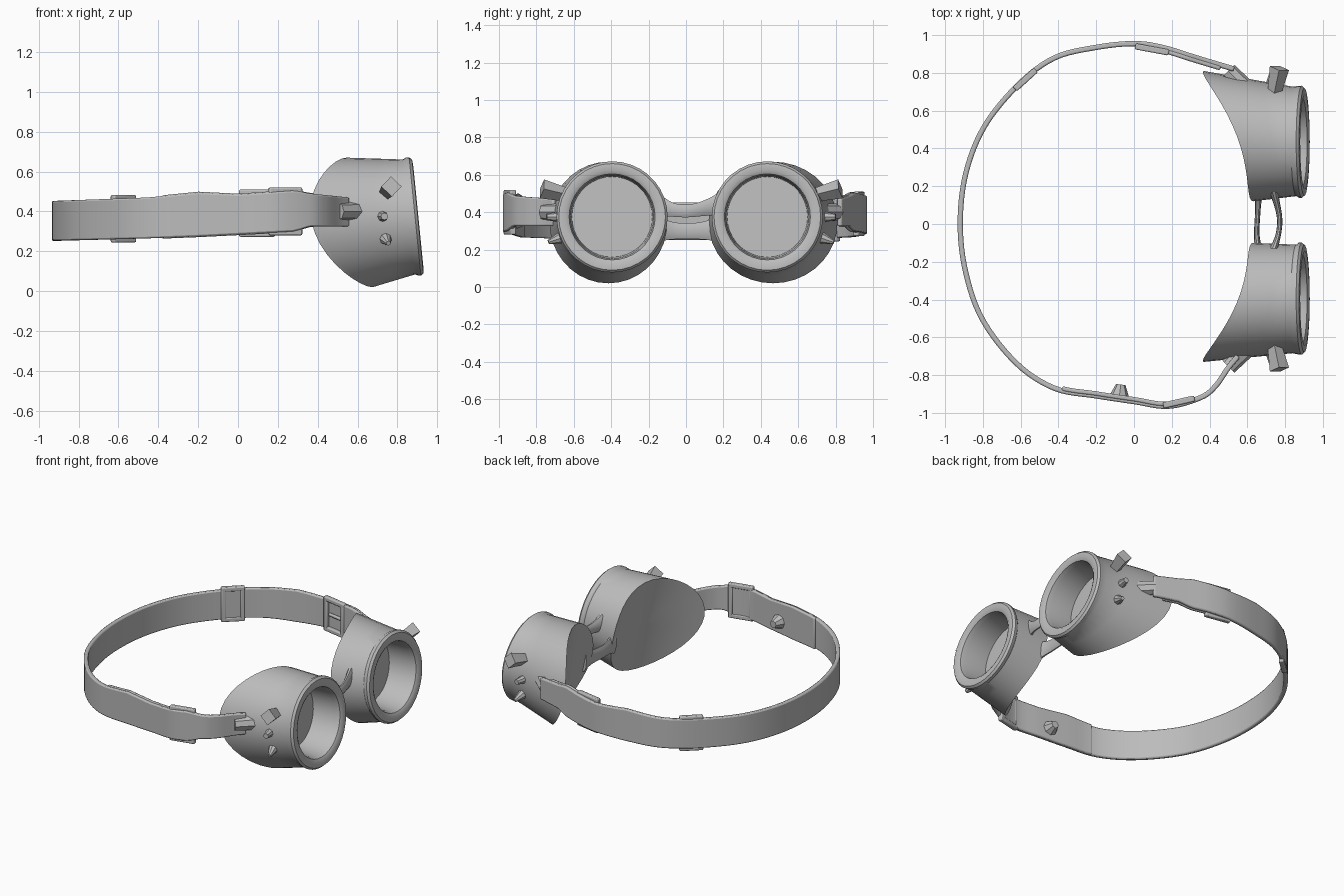
import bpy, bmesh
from math import sin, cos, pi
from mathutils import Vector, Matrix

if "Cube" in bpy.data.objects:
    bpy.data.objects.remove(bpy.data.objects["Cube"])

grey = bpy.data.materials.new("plain grey")
grey.use_nodes = True
grey.diffuse_color = (0.5, 0.5, 0.5, 1)
grey.node_tree.nodes["Principled BSDF"].inputs["Base Color"].default_value = (0.5, 0.5, 0.5, 1)


def finish(bm, name, angle=40, bevel=0):
    """Turn a bmesh into a smooth shaded, grey object."""
    bmesh.ops.recalc_face_normals(bm, faces=bm.faces)
    mesh = bpy.data.meshes.new(name)
    bm.to_mesh(mesh)
    bm.free()
    mesh.materials.append(grey)
    obj = bpy.data.objects.new(name, mesh)
    bpy.context.collection.objects.link(obj)
    if bevel:
        mod = obj.modifiers.new("Bevel", "BEVEL")
        mod.width, mod.segments = bevel, 2
    bpy.ops.object.select_all(action="DESELECT")
    obj.select_set(True)
    bpy.context.view_layer.objects.active = obj
    bpy.ops.object.shade_smooth_by_angle(angle=angle * pi / 180)
    return obj


def skin(bm, rings, closed=True):
    """Bridge a list of rings of points and cap both ends."""
    loops = [[bm.verts.new(p) for p in ring] for ring in rings]
    n = len(loops[0])
    for a, b in zip(loops, loops[1:]):
        for i in range(n):
            j = (i + 1) % n
            bm.faces.new((a[i], a[j], b[j], b[i]))
    bm.faces.new(loops[0])
    bm.faces.new(loops[-1])


def smooth_path(points, steps):
    """Catmull-Rom curve through the points."""
    p = [Vector(q) for q in points]
    p = [2 * p[0] - p[1]] + p + [2 * p[-1] - p[-2]]
    out = []
    for a, b, c, d in zip(p, p[1:], p[2:], p[3:]):
        for k in range(steps):
            t = k / steps
            out.append(0.5 * (2 * b + (c - a) * t + (2 * a - 5 * b + 4 * c - d) * t * t
                              + (3 * b - a - 3 * c + d) * t ** 3))
    return out + [p[-2]]


# Eye cups: curved rear face, flared wall, rounded rim and sunken lens
def eye_cup(name, side, rear_y, rear_r, front_y):
    angles = [2 * pi * i / 36 for i in range(36)]

    def rear(t, r=1.0):
        c, s = r * cos(t), r * sin(t)
        return Vector((0.61 - 0.13 * c - 0.11 * c * c - 0.065 * s,
                       side * (rear_y + rear_r * c), 0.345 + 0.325 * s))

    def front(t, r, x):
        return Vector((x - 0.1 * r * sin(t), side * (front_y + r * cos(t)),
                       0.375 + r * sin(t)))

    rings = [[rear(t, r) for t in angles] for r in (0.1, 0.4, 0.7, 0.9, 1.0)]
    for f in (0.06, 0.3, 0.6, 0.92):
        rings.append([rear(t).lerp(front(t, 0.285, 0.88), f) for t in angles])
    for r, x in ((0.296, 0.872), (0.297, 0.888), (0.285, 0.902), (0.25, 0.905),
                 (0.23, 0.893), (0.222, 0.86), (0.215, 0.70)):
        rings.append([front(t, r, x) for t in angles])
    bm = bmesh.new()
    skin(bm, rings)
    finish(bm, name)


eye_cup("left_eye_cup", 1, 0.465, 0.345, 0.435)
eye_cup("right_eye_cup", -1, 0.415, 0.315, 0.395)


# Nose bridge: two bands that widen where they meet the cups
def bridge(name, points, thick, height):
    path = smooth_path(points, 5)
    rings = []
    for i, p in enumerate(path):
        flare = 1 + 0.8 * abs(2 * i / (len(path) - 1) - 1) ** 3
        rings.append([p + Vector((thick * flare * cos(a), 0, height * flare * sin(a)))
                      for a in [2 * pi * k / 10 for k in range(10)]])
    bm = bmesh.new()
    skin(bm, rings)
    finish(bm, name)


bridge("front_nose_bridge", [(0.74, -0.13, 0.43), (0.765, -0.05, 0.41),
                             (0.77, 0.04, 0.41), (0.74, 0.17, 0.44)], 0.014, 0.036)
bridge("rear_nose_bridge", [(0.66, -0.15, 0.31), (0.65, -0.05, 0.3),
                            (0.655, 0.06, 0.3), (0.66, 0.18, 0.31)], 0.014, 0.045)

# Head strap: a flat band swept from one cup round to the other
plan = [(0.55, -0.7), (0.5, -0.76), (0.43, -0.86), (0.35, -0.92), (0.18, -0.965),
        (0, -0.94), (-0.2, -0.91), (-0.42, -0.87), (-0.62, -0.74), (-0.8, -0.51),
        (-0.89, -0.26), (-0.92, 0), (-0.89, 0.27), (-0.79, 0.52), (-0.61, 0.74),
        (-0.42, 0.88), (-0.2, 0.935), (0, 0.955), (0.15, 0.935), (0.33, 0.88),
        (0.53, 0.82)]
path = smooth_path([(x, y, 0) for x, y in plan], 6)
levels = [(-1, 0.25, 0.45), (-0.45, 0.265, 0.47), (-0.2, 0.275, 0.495), (0, 0.285, 0.485),
          (0.28, 0.3, 0.505), (0.36, 0.325, 0.49), (0.6, 0.325, 0.465)]


def band(x):
    for (xa, la, ha), (xb, lb, hb) in zip(levels, levels[1:]):
        if x <= xb:
            f = (x - xa) / (xb - xa)
            return la + (lb - la) * f, ha + (hb - ha) * f


def frame_at(i):
    tangent = (path[min(i + 1, len(path) - 1)] - path[max(i - 1, 0)]).normalized()
    return tangent, Vector((tangent.y, -tangent.x, 0))


def strip(name, start, end, half, offset=0, grow=0):
    rings = []
    for i in range(start, end):
        p, n = path[i], frame_at(i)[1]
        lo, hi = band(p.x)
        rings.append([p + n * (offset + w) + Vector((0, 0, z))
                      for w, z in ((-half, lo - grow), (half, lo - grow),
                                   (half, hi + grow), (-half, hi + grow))])
    bm = bmesh.new()
    skin(bm, rings)
    finish(bm, name, bevel=0.008)


def nearest(x, y):
    return min(range(len(path)), key=lambda i: (path[i] - Vector((x, y, 0))).length)


strip("head_strap", 0, len(path), 0.014)
strip("right_strap_overlap", nearest(0.3, -0.94), nearest(-0.42, -0.87), 0.012, 0.012, 0.004)
strip("left_strap_overlap", nearest(0.15, 0.935), nearest(0.48, 0.83), 0.012, 0.016, 0.004)


def add_box(bm, size, matrix):
    bmesh.ops.create_cube(bm, size=1, matrix=matrix @ Matrix.Diagonal((*size, 1)))


# Buckles: rectangular frames with a centre pin, wrapped round the strap
def buckle(name, x, y, length, lift, solid=False):
    i = nearest(x, y)
    t, n = frame_at(i)
    lo, hi = band(path[i].x)
    centre = path[i] + n * lift + Vector((0, 0, (lo + hi) / 2))
    m = Matrix.Translation(centre) @ Matrix((t, n, (0, 0, 1))).transposed().to_4x4()
    height = hi - lo + 0.035
    bm = bmesh.new()
    for s in (-1, 1):
        add_box(bm, (0.03, 0.032, height),
                m @ Matrix.Translation((s * (length / 2 - 0.015), 0, 0)))
        add_box(bm, (length, 0.032, 0.03),
                m @ Matrix.Translation((0, 0, s * (height / 2 - 0.015))))
    if solid:
        add_box(bm, (length - 0.02, 0.022, height - 0.02), m)
    else:
        add_box(bm, (length * 0.6, 0.02, 0.02), m)
    finish(bm, name, bevel=0.007)


buckle("left_rear_buckle", -0.57, 0.78, 0.15, 0.006, True)
buckle("left_front_buckle", 0.1, 0.95, 0.18, 0.022)
buckle("right_front_buckle", 0.23, -0.96, 0.17, 0.014)


# Studs on the outer side of each cup, plus a tab that holds the strap
def stud(name, base, tip, r1, r2, sides):
    a, b = Vector(base), Vector(tip)
    turn = (b - a).to_track_quat("Z", "Y").to_matrix().to_4x4()
    bm = bmesh.new()
    bmesh.ops.create_cone(bm, cap_ends=True, segments=sides, radius1=r1, radius2=r2,
                          depth=(b - a).length,
                          matrix=Matrix.Translation((a + b) / 2) @ turn)
    finish(bm, name, 30)


for label, s, y in (("left", 1, 0.71), ("right", -1, 0.655)):
    stud(label + "_square_stud", (0.74, s * (y - 0.03), 0.49),
         (0.77, s * (y + 0.115), 0.525), 0.035, 0.052, 4)
    stud(label + "_middle_stud", (0.72, s * y, 0.375), (0.735, s * (y + 0.09), 0.375),
         0.032, 0.018, 8)
    stud(label + "_lower_stud", (0.73, s * (y - 0.03), 0.28), (0.755, s * (y + 0.08), 0.24),
         0.045, 0.012, 8)
    stud(label + "_strap_tab", (0.6, s * (y + 0.0), 0.4), (0.5, s * (y + 0.1), 0.4),
         0.05, 0.045, 8)

# Small keeper bump on the inside of the right strap
stud("strap_keeper", (-0.08, -0.93, 0.36), (-0.07, -0.85, 0.36), 0.06, 0.025, 8)
